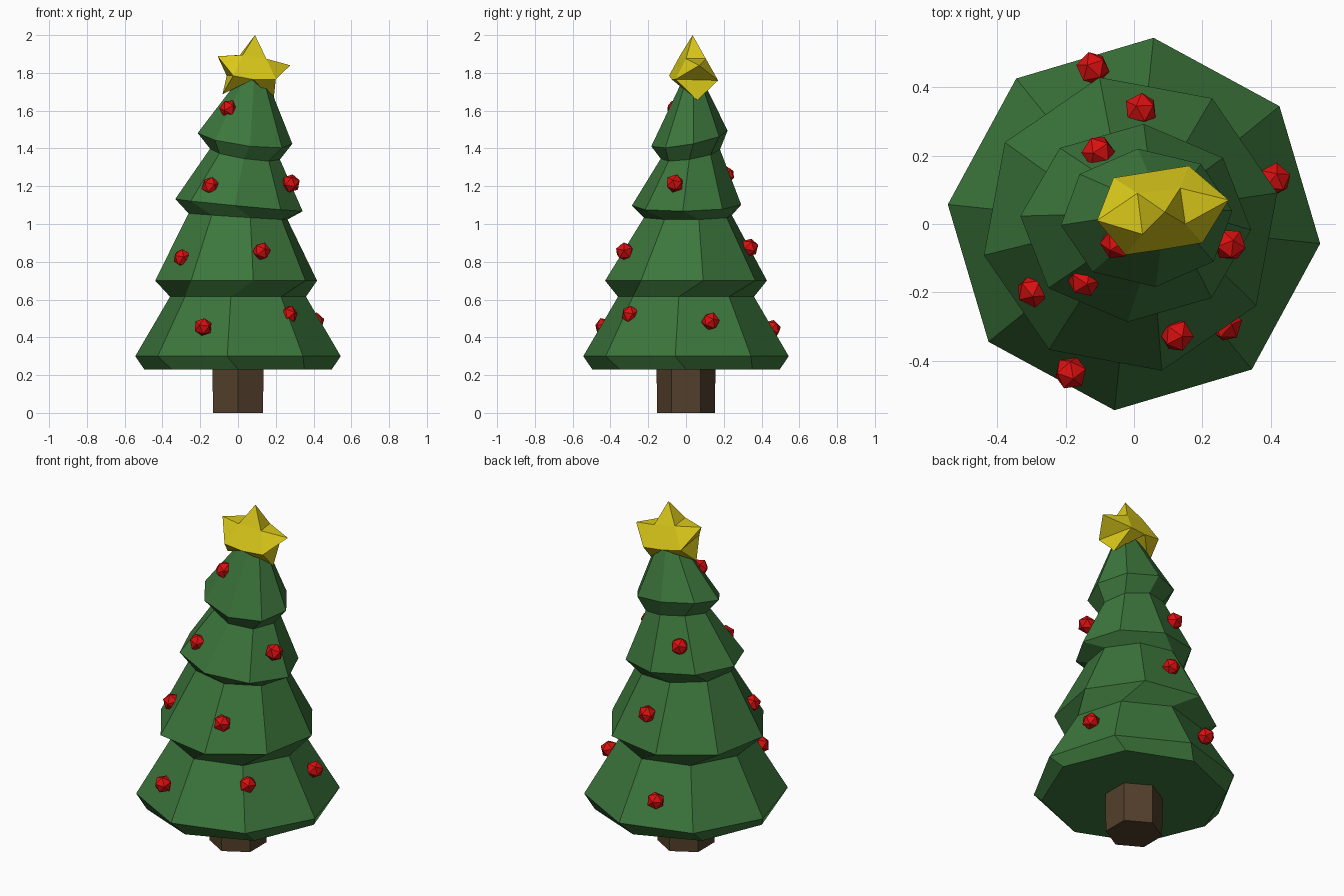
import bpy, bmesh
from math import sin, cos, radians, pi
from mathutils import Vector

if "Cube" in bpy.data.objects:
    bpy.data.objects.remove(bpy.data.objects["Cube"])


def material(name, rgb):
    m = bpy.data.materials.new(name)
    m.diffuse_color = (*rgb, 1)
    m.use_nodes = True
    m.node_tree.nodes["Principled BSDF"].inputs["Base Color"].default_value = m.diffuse_color
    return m


GREEN = material("needles", (0.045, 0.18, 0.045))
BROWN = material("bark", (0.085, 0.05, 0.025))
GOLD = material("gold", (0.70, 0.58, 0.01))
RED = material("red", (0.70, 0.005, 0.005))


def finish(bm, name, mat):
    bmesh.ops.recalc_face_normals(bm, faces=bm.faces[:])
    mesh = bpy.data.meshes.new(name)
    bm.to_mesh(mesh)
    bm.free()
    mesh.materials.append(mat)
    ob = bpy.data.objects.new(name, mesh)
    bpy.context.collection.objects.link(ob)
    return ob


def loft(name, rings, sides, mat):
    """Skin a stack of tilted ellipses: cx, cy, z, rx, ry, turn, slope x, slope y."""
    bm = bmesh.new()
    loops = []
    for cx, cy, z, rx, ry, turn, sx, sy in rings:
        loop = []
        for i in range(sides):
            a = radians(turn) + 2 * pi * i / sides
            dx, dy = rx * cos(a), ry * sin(a)
            loop.append(bm.verts.new((cx + dx, cy + dy, z + sx * dx + sy * dy)))
        loops.append(loop)
    for lo, hi in zip(loops, loops[1:]):
        for i in range(sides):
            j = (i + 1) % sides
            bm.faces.new((lo[i], lo[j], hi[j], hi[i]))
    bm.faces.new(loops[0][::-1])
    bm.faces.new(loops[-1])
    return finish(bm, name, mat)


# Trunk: hexagonal post
loft("trunk", [(0, 0, 0.0, 0.153, 0.153, 30, 0, 0),
               (0, 0, 0.25, 0.156, 0.156, 30, 0, 0)], 6, BROWN)

# Foliage: four octagonal tiers, twisting and leaning towards the top
loft("foliage", [
    (0, 0, 0.23, 0.496, 0.496, 0, 0, 0),
    (0, 0, 0.30, 0.547, 0.547, -6, 0, 0),
    (0, 0, 0.615, 0.362, 0.362, -6, 0, 0),
    (-0.01, 0, 0.70, 0.438, 0.438, 12, 0, 0),
    (0, 0.01, 1.04, 0.27, 0.24, 14, -0.065, 0.01),
    (0.005, 0.003, 1.10, 0.338, 0.29, -4, -0.095, 0.015),
    (0.037, 0.023, 1.37, 0.185, 0.157, -2, -0.15, 0.16),
    (0.037, 0.018, 1.453, 0.252, 0.203, 6, -0.13, 0.19),
    (0.078, 0.035, 1.765, 0.075, 0.052, 6, 0, 0),
    (0.085, 0.035, 1.83, 0.012, 0.012, 6, 0, 0),
], 8, GREEN)

# Star: five single tips, with a front and a back point at each notch
tips = [(0.09, 0.035, 2.0), (0.277, 0.07, 1.84), (0.188, 0.06, 1.655),
        (-0.082, 0.02, 1.687), (-0.108, 0.01, 1.888)]
front = [(0.15, 0.0, 1.875), (0.20, -0.055, 1.766), (0.08, -0.075, 1.765),
         (-0.025, -0.09, 1.785), (0.025, -0.03, 1.895)]
back = [(0.135, 0.105, 1.875), (0.16, 0.17, 1.76), (0.05, 0.15, 1.765),
        (-0.06, 0.135, 1.785), (0.01, 0.09, 1.895)]
bm = bmesh.new()
t, f, b = ([bm.verts.new(p) for p in pts] for pts in (tips, front, back))
bm.faces.new(f)
bm.faces.new(b)
for i in range(5):
    h = i - 1
    for x, y in ((f[h], f[i]), (f[i], b[i]), (b[i], b[h]), (b[h], f[h])):
        bm.faces.new((t[i], x, y))
finish(bm, "star", GOLD)

# Baubles: low-poly balls set into the foliage
baubles = [(-0.185, -0.435, 0.455), (0.268, -0.295, 0.52), (0.41, 0.13, 0.485),
           (-0.12, 0.455, 0.445), (-0.295, -0.195, 0.82), (0.125, -0.325, 0.855),
           (0.02, 0.335, 0.875), (-0.145, -0.165, 1.20), (0.28, -0.06, 1.215),
           (-0.105, 0.21, 1.26), (-0.05, -0.055, 1.61)]
for i, p in enumerate(baubles):
    bm = bmesh.new()
    bmesh.ops.create_icosphere(bm, subdivisions=1, radius=0.05)
    ob = finish(bm, f"bauble_{i + 1}", RED)
    ob.location = p
    # lean each ball outwards along the branch slope
    ob.rotation_euler = Vector((p[0], p[1], 0.1)).to_track_quat('Z', 'Y').to_euler()
